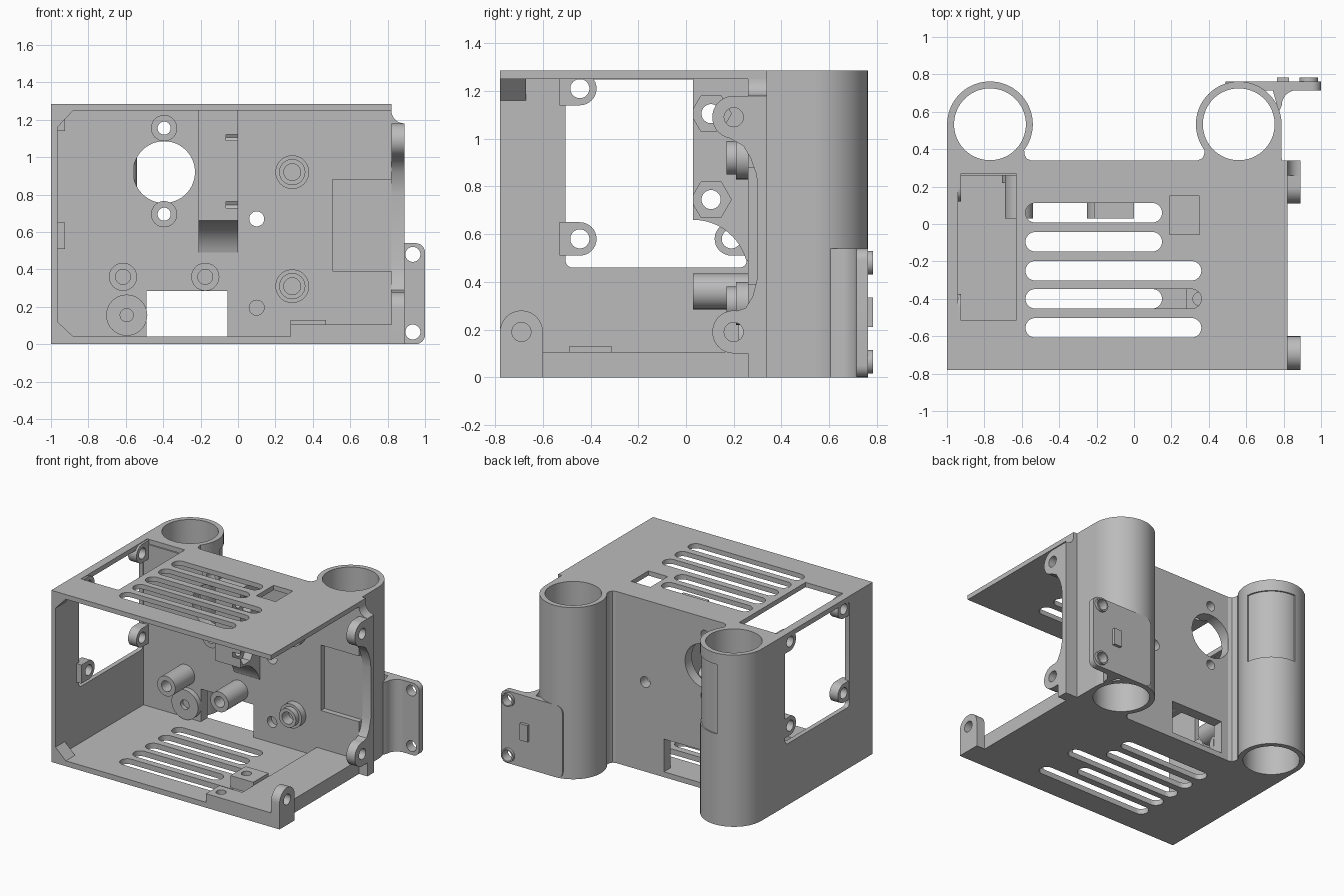
import bpy, bmesh
from math import sin, cos, pi, radians
from mathutils import Vector

if "Cube" in bpy.data.objects:
    bpy.data.objects.remove(bpy.data.objects["Cube"])

grey = bpy.data.materials.new("plain grey")
grey.use_nodes = True
COLOUR = (0.5, 0.5, 0.5, 1)
grey.diffuse_color = COLOUR
grey.node_tree.nodes["Principled BSDF"].inputs["Base Color"].default_value = COLOUR


# ---- outline helpers (2D points) ----
def arc(cx, cy, r, a0, a1, n=16):
    return [(cx + r * cos(radians(a0 + (a1 - a0) * i / n)),
             cy + r * sin(radians(a0 + (a1 - a0) * i / n))) for i in range(n + 1)]


def circle(cx, cy, r, n=40):
    return arc(cx, cy, r, 0, 360, n)[:-1]


def rect(x0, x1, y0, y1):
    return [(x0, y0), (x1, y0), (x1, y1), (x0, y1)]


def stadium(x0, x1, cy, r):
    return arc(x1 - r, cy, r, -90, 90) + arc(x0 + r, cy, r, 90, 270)


def rounded(x0, x1, y0, y1, r):
    return (arc(x1 - r, y1 - r, r, 0, 90, 6) + arc(x0 + r, y1 - r, r, 90, 180, 6)
            + arc(x0 + r, y0 + r, r, 180, 270, 6) + arc(x1 - r, y0 + r, r, 270, 360, 6))


# ---- solid helpers ----
def prism(name, pts, axis, a0, a1):
    """Extrude an outline along an axis; points use the other two axes in order."""
    def place(p, a):
        co = list(p)
        co.insert("xyz".index(axis), a)
        return Vector(co)
    bm = bmesh.new()
    face = bm.faces.new([bm.verts.new(place(p, a0)) for p in pts])
    ext = bmesh.ops.extrude_face_region(bm, geom=[face], use_keep_orig=True)
    top = [v for v in ext["geom"] if isinstance(v, bmesh.types.BMVert)]
    bmesh.ops.translate(bm, verts=top, vec=place((0, 0), a1 - a0))
    bmesh.ops.recalc_face_normals(bm, faces=bm.faces)
    mesh = bpy.data.meshes.new(name)
    bm.to_mesh(mesh)
    bm.free()
    mesh.materials.append(grey)
    ob = bpy.data.objects.new(name, mesh)
    bpy.context.collection.objects.link(ob)
    return ob


def cut(ob, *holes):
    """Subtract prisms given as (outline, axis, start, end)."""
    cutters = []
    for hole in holes:
        c = prism("cutter", *hole)
        c.hide_render = True
        m = ob.modifiers.new("cut", "BOOLEAN")
        m.operation, m.solver, m.object = "DIFFERENCE", "EXACT", c
        cutters.append(c)
    deps = bpy.context.evaluated_depsgraph_get()
    mesh = bpy.data.meshes.new_from_object(ob.evaluated_get(deps))
    ob.modifiers.clear()
    ob.data = mesh
    for c in cutters:
        bpy.data.objects.remove(c)
    return ob


W, E, F, B, H, T = -1, 0.82, -0.78, 0.34, 1.285, 0.04   # shell limits
INNER = 0.26                                             # inside of back wall

# ---- roof and floor with vent slots ----
rows = [(0.06, 0.15), (-0.095, 0.15), (-0.25, 0.36), (-0.40, 0.36), (-0.555, 0.36)]
roof = prism("roof", rect(W, E, F, B), "z", H - 0.035, H)
cut(roof, *[(stadium(-0.58, x1, y, 0.052), "z", 1.2, 1.4) for y, x1 in rows],
    (rect(0.19, 0.35, -0.055, 0.15), "z", 1.2, 1.4),
    (rect(-0.94, -0.63, -0.515, 0.27), "z", 1.2, 1.4))
floor = prism("floor", rect(W, E, F, B), "z", 0, T)
cut(floor, *[(stadium(-0.58, 0.15 if y == -0.40 else x1, y, 0.052), "z", -0.1, 0.1)
             for y, x1 in rows])
prism("floor_platform", rect(0.47, E, F, 0.28), "z", T, 0.105)
for name, y0, y1, top in (("front_mount_block", F, -0.62, 0.105),
                          ("rear_mount_block", -0.49, -0.31, 0.13)):
    block = prism(name, rect(0.28, 0.47, y0, y1), "z", T, top)
    cut(block, (circle(0.35, (y0 + y1) / 2, 0.035), "z", 0.05, 0.2))

# ---- side wall with window and screw ears ----
side = prism("side_wall", rect(F, B, T, 1.25), "x", W, -0.965)
cut(side, (rounded(-0.505, 0.255, 0.46, 1.249, 0.03), "x", -1.1, -0.9))
for y, edge in ((-0.445, -0.53), (0.19, 0.27)):
    for z in (0.58, 1.21):
        s = 1 if edge > y else -1
        pts = [(edge, z - 0.07)] + [(y - s * a, b) for a, b in arc(0, z, 0.07, -90, 90)]
        ear = prism("window_ear", pts + [(edge, z + 0.07)], "x", -0.995, -0.925)
        cut(ear, (circle(y, z, 0.04), "x", -1.1, -0.9))
for z, d in ((T, 0.08), (1.25, -0.09)):
    prism("corner_gusset", [(-0.965, z), (-0.88, z), (-0.965, z + d)], "y", F, -0.67)

# ---- back wall ----
back = prism("back_wall", rect(-0.965, E, T, 1.25), "y", INNER, B)
screw_z = (1.155, 0.695)
cut(back, (circle(-0.395, 0.92, 0.165, 64), "y", 0.2, 0.4),
    *[(circle(-0.395, z, 0.035), "y", 0.2, 0.4) for z in screw_z],
    (circle(0.1, 0.67, 0.04), "y", 0.2, 0.4),
    (circle(0.1, 0.195, 0.04), "y", 0.2, 0.31),
    (rect(-0.49, -0.055, T - 0.02, 0.285), "y", 0.2, 0.4),
    (rect(0.505, 0.9, 0.39, 0.88), "y", 0.2, 0.30))


def standoff(name, x, z, r, hole, y0):
    ob = prism(name, circle(x, z, r), "y", y0, INNER)
    return cut(ob, (circle(x, z, hole), "y", y0 - 0.1, INNER + 0.1 if y0 > 0.23 else INNER - 0.01))


for z in screw_z:
    standoff("fan_screw_boss", -0.395, z, 0.07, 0.035, 0.24)
for x in (-0.615, -0.175):
    standoff("long_standoff", x, 0.36, 0.075, 0.04, 0.03)
for z in (0.92, 0.31):
    standoff("short_standoff", 0.29, z, 0.07, 0.045, 0.17)
    standoff("standoff_collar", 0.29, z, 0.09, 0.065, 0.21)
standoff("round_pad", -0.595, 0.155, 0.11, 0.035, 0.22)

# ---- inner bracket with nut pockets ----
bracket = prism("nut_bracket", [(0.27, 1.25), (0.03, 1.25)] + arc(0.03, 0.43, 0.23, 90, 15)
                + [(0.27, 0.49)], "x", -0.21, 0)
for z in (1.105, 0.745):
    cut(bracket, (circle(0.105, z, 0.04), "x", -0.3, 0.1),
        (circle(0.105, z, 0.085, 6), "x", -0.065, 0.1))

# ---- open-side flange with ears ----
flange = prism("side_flange", [(0.34, 0), (0.34, 1.18)] + arc(0.2, 1.09, 0.09, 90, 260)
               + [(0.24, 0.97), (0.27, 0.92), (0.295, 0.85), (0.30, 0.8), (0.30, 0.42),
                  (0.28, 0.34), (0.25, 0.29)] + arc(0.2, 0.19, 0.09, 80, 270)
               + [(INNER, 0.1), (INNER, 0)], "x", E, 0.89)
cut(flange, *[(circle(0.2, z, 0.04), "x", 0.7, 1) for z in (1.09, 0.19)])
front_ear = prism("front_ear", [(F, 0), (-0.6, 0)] + arc(-0.69, 0.19, 0.09, 0, 180), "x", E, 0.89)
cut(front_ear, (circle(-0.69, 0.19, 0.04), "x", 0.7, 1))
prism("flange_fillet", [(E, 1.18), (0.89, 1.18)] + arc(0.89, 1.25, 0.07, 270, 180, 8),
      "y", INNER, B)

# ---- two vertical tubes ----
TY = 0.533


def tube(name, cx, s):
    outline = [(0.23, B)] + arc(0, TY, 0.229, 0, 217, 56)
    outline += [(-0.185, 0.37), (-0.195, 0.35), (-0.22, B)]
    ob = prism(name, [(cx + s * x, y) for x, y in outline], "z", 0, H)
    return cut(ob, (circle(cx, TY, 0.192, 72), "z", -0.1, 1.4))


left_tube = tube("plate_side_tube", 0.56, 1)
right_tube = tube("window_side_tube", -0.77, -1)
cut(right_tube, (arc(-0.77, TY, 0.219, 5, 95, 30) + arc(-0.77, TY, 0.26, 95, 5, 30),
                 "z", 0.68, 1.2))

# ---- rear mounting plate ----
plate = prism("mounting_plate", rounded(0.49, 1, 0, 0.54, 0.05), "y", 0.715, 0.762)
holes = [(circle(0.935, z, 0.04), "y", 0.6, 0.9) for z in (0.48, 0.065)]
cut(plate, *holes, (circle(0.56, TY, 0.192, 72), "z", -0.1, 1))
prism("plate_fillet", [(0.74, 0.72), (0.775, 0.6)] + arc(0.87, 0.635, 0.08, 180, 90, 10),
      "z", 0, 0.54)
for z in (0.48, 0.065):
    boss = prism("plate_boss", circle(0.935, z, 0.05), "y", 0.755, 0.783)
    cut(boss, *holes)
prism("plate_key", rect(0.765, 0.83, 0.21, 0.335), "y", 0.755, 0.783)

# ---- smooth the round surfaces, keep edges sharp ----
bpy.ops.object.select_all(action="DESELECT")
for ob in bpy.context.collection.objects:
    if ob.type == "MESH":
        ob.select_set(True)
        bpy.context.view_layer.objects.active = ob
bpy.ops.object.shade_smooth_by_angle(angle=radians(30))
